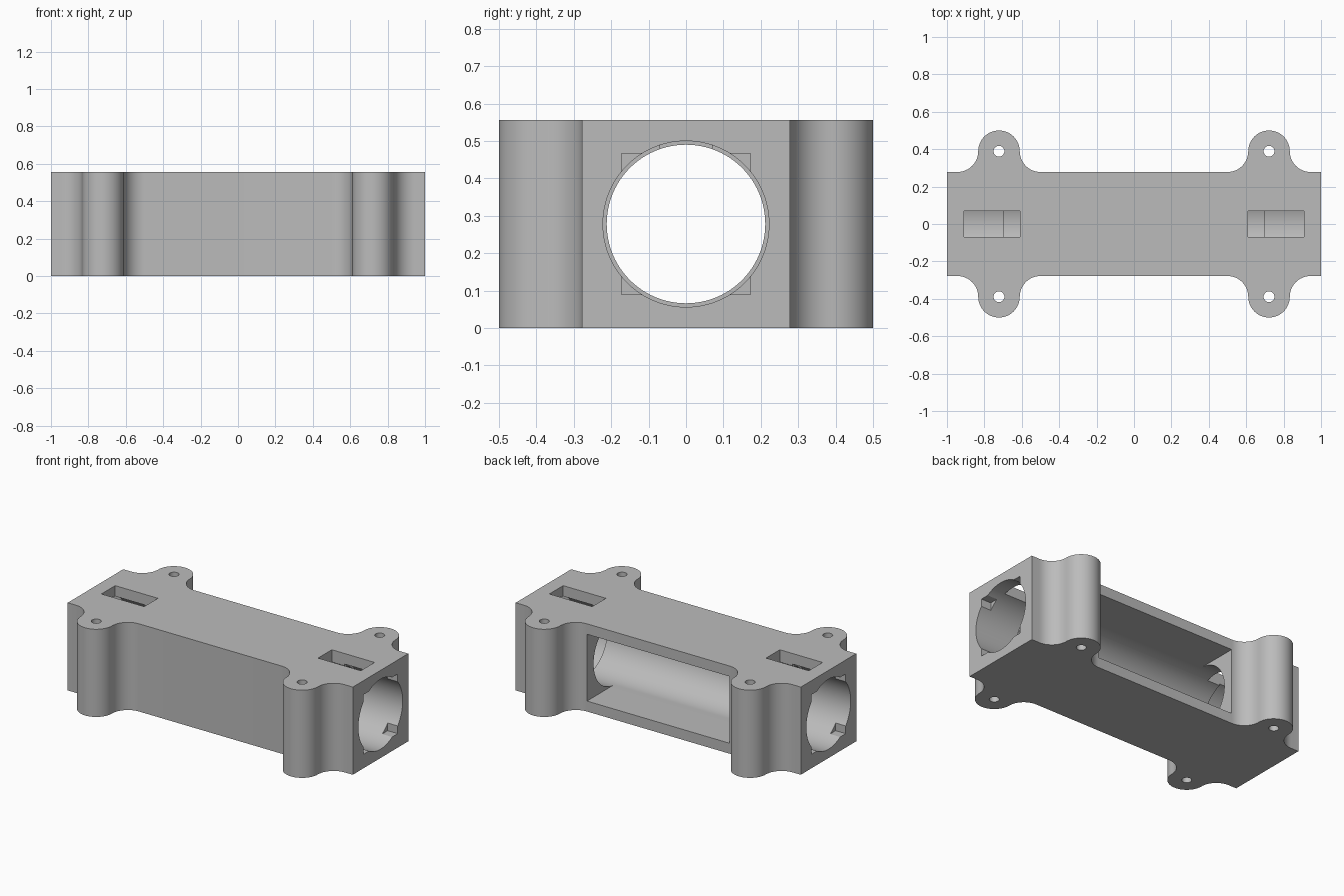
import bpy, bmesh, math
from mathutils import Vector, Matrix

cube = bpy.data.objects.get("Cube")
if cube:
    bpy.data.objects.remove(cube, do_unlink=True)

R = 0.111            # ear and fillet radius
HALF = 0.278         # half width and half height of the body
EAR_X, EAR_Y = 0.722, 0.389

grey = bpy.data.materials.new("grey_plastic")
grey.use_nodes = True
colour = (0.5, 0.5, 0.5, 1)
grey.diffuse_color = colour
grey.node_tree.nodes["Principled BSDF"].inputs["Base Color"].default_value = colour


def make_object(name, bm):
    bmesh.ops.recalc_face_normals(bm, faces=bm.faces)
    mesh = bpy.data.meshes.new(name)
    bm.to_mesh(mesh)
    bm.free()
    mesh.materials.append(grey)
    obj = bpy.data.objects.new(name, mesh)
    bpy.context.collection.objects.link(obj)
    return obj


def arc(cx, cy, start, end, steps):
    angles = [math.radians(start + (end - start) * i / steps) for i in range(steps + 1)]
    return [(cx + R * math.cos(a), cy + R * math.sin(a)) for a in angles]


def box(name, x, y, z):
    bm = bmesh.new()
    bmesh.ops.create_cube(bm, size=1)
    for v in bm.verts:
        v.co = Vector(r[0] + (r[1] - r[0]) * (c + 0.5) for r, c in zip((x, y, z), v.co))
    return make_object(name, bm)


def cylinder(name, radius, length, centre, axis, segments):
    bm = bmesh.new()
    turn = Matrix.Rotation(math.pi / 2, 4, 'Y') if axis == 'X' else Matrix()
    bmesh.ops.create_cone(bm, cap_ends=True, segments=segments, radius1=radius,
                          radius2=radius, depth=length,
                          matrix=Matrix.Translation(centre) @ turn)
    return make_object(name, bm)


# Housing outline: one quarter with fillet, ear, fillet, then mirrored round
quarter = [(1, HALF)]
quarter += arc(EAR_X + 2 * R, EAR_Y, 270, 180, 12)
quarter += arc(EAR_X, EAR_Y, 0, 180, 24)[1:]
quarter += arc(EAR_X - 2 * R, EAR_Y, 0, -90, 12)[1:]
half = quarter + [(-x, y) for x, y in reversed(quarter)]
outline = half + [(-x, -y) for x, y in half]

bm = bmesh.new()
base = bm.faces.new([bm.verts.new((x, y, 0)) for x, y in outline])
top = bmesh.ops.extrude_face_region(bm, geom=[base])["geom"]
bmesh.ops.translate(bm, vec=(0, 0, 2 * HALF),
                    verts=[g for g in top if isinstance(g, bmesh.types.BMVert)])
housing = make_object("housing", bm)

# Main bore and the open bay in the back wall
cutters = [cylinder("bore_cutter", 0.212, 3, (0, 0, HALF), 'X', 96),
           box("bay_cutter", (-0.5, 0.5), (0, 1), (HALF - 0.2118, HALF + 0.2118))]

# Wider end sockets, corner notches, top slots and screw holes
for s in (-1, 1):
    cutters.append(cylinder("socket_cutter", 0.222, 0.5, (s * 0.95, 0, HALF), 'X', 96))
    cutters.append(box("notch_cutter", sorted((s * 0.93, s * 1.1)), (-0.172, 0.172),
                       (HALF - 0.189, HALF + 0.189)))
    cutters.append(box("slot_cutter", sorted((s * 0.61, s * 0.91)), (-0.069, 0.069), (HALF, 1)))
    for t in (-1, 1):
        cutters.append(cylinder("screw_cutter", 0.029, 2, (s * EAR_X, t * EAR_Y, HALF), 'Z', 32))

for cutter in cutters:
    cutter.hide_render = True
    mod = housing.modifiers.new(cutter.name, 'BOOLEAN')
    mod.operation = 'DIFFERENCE'
    mod.solver = 'EXACT'
    mod.object = cutter

# Bake the cuts and drop the cutters
bpy.context.view_layer.update()
cut = housing.evaluated_get(bpy.context.evaluated_depsgraph_get())
mesh = bpy.data.meshes.new_from_object(cut)
housing.modifiers.clear()
housing.data = mesh
for cutter in cutters:
    bpy.data.objects.remove(cutter, do_unlink=True)

bpy.ops.object.select_all(action='DESELECT')
housing.select_set(True)
bpy.context.view_layer.objects.active = housing
bpy.ops.object.shade_smooth_by_angle(angle=math.radians(30))
